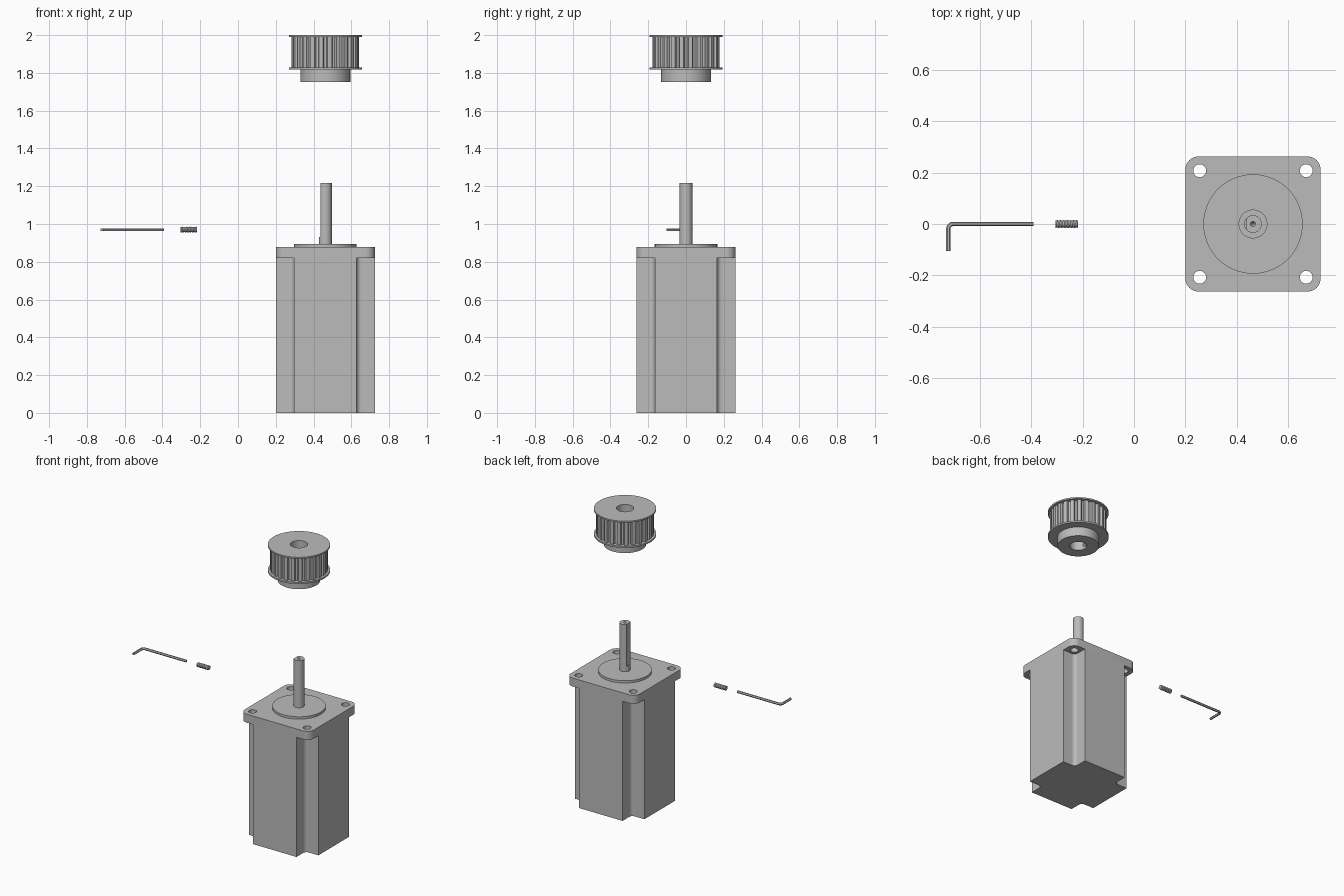
import bpy
import bmesh
from math import sin, cos, pi, tau, radians
from mathutils import Vector

if "Cube" in bpy.data.objects:
    bpy.data.objects.remove(bpy.data.objects["Cube"])

AXIS_X = 0.4625      # motor and pulley axis
TOOL_Z = 0.97        # height of the screw and hex key
HALF = 0.2625        # half width of the motor

steel = bpy.data.materials.new("light grey metal")
steel.use_nodes = True
steel.diffuse_color = (0.5, 0.5, 0.5, 1)
steel.node_tree.nodes["Principled BSDF"].inputs["Base Color"].default_value = (0.5, 0.5, 0.5, 1)


def loft(name, loops, location=(0, 0, 0), cyclic=False):
    """Skin equal-length loops; cap the ends or close the strip on itself."""
    bm = bmesh.new()
    rings = [[bm.verts.new(p) for p in loop] for loop in loops]
    n = len(rings[0])
    for k in range(len(rings) if cyclic else len(rings) - 1):
        a, b = rings[k], rings[(k + 1) % len(rings)]
        for i in range(n):
            j = (i + 1) % n
            bm.faces.new((a[i], a[j], b[j], b[i]))
    if not cyclic:
        bm.faces.new(rings[0])
        bm.faces.new(rings[-1])
    bmesh.ops.remove_doubles(bm, verts=bm.verts, dist=1e-6)
    bmesh.ops.recalc_face_normals(bm, faces=bm.faces)
    mesh = bpy.data.meshes.new(name)
    bm.to_mesh(mesh)
    bm.free()
    mesh.materials.append(steel)
    obj = bpy.data.objects.new(name, mesh)
    obj.location = location
    bpy.context.collection.objects.link(obj)
    return obj


def at(points, z):
    return [(p[0], p[1], z) for p in points]


def circle(r, n=96):
    return [(r * cos(tau * i / n), r * sin(tau * i / n)) for i in range(n)]


def prism(name, points, z0, z1):
    return loft(name, [at(points, z0), at(points, z1)], (AXIS_X, 0, 0))


def collar(name, outer, inner, z0, z1):
    loops = [at(inner, z0), at(outer, z0), at(outer, z1), at(inner, z1)]
    return loft(name, loops, (AXIS_X, 0, 0), cyclic=True)


def four_corners(quarter):
    """Repeat one corner of an outline around the axis."""
    pts = []
    for c, s in ((1, 0), (0, 1), (-1, 0), (0, -1)):
        pts += [(x * c - y * s, x * s + y * c) for x, y in quarter]
    return pts


def activate(obj):
    bpy.ops.object.select_all(action="DESELECT")
    obj.select_set(True)
    bpy.context.view_layer.objects.active = obj


def cut(obj, cutter):
    mod = obj.modifiers.new("cut", "BOOLEAN")
    mod.operation = "DIFFERENCE"
    mod.object = cutter
    activate(obj)
    bpy.ops.object.modifier_apply(modifier=mod.name)
    bpy.data.objects.remove(cutter)


parts = []

# Motor body: square bar with a filleted notch along each corner
notch, fillet = 0.165, 0.025
inner = notch + fillet
corner = [(HALF, notch)]
for i in range(9):
    a = radians(270 - 90 * i / 8)
    corner.append((inner + fillet * cos(a), inner + fillet * sin(a)))
corner.append((notch, HALF))
parts.append(prism("motor_body", four_corners(corner), 0, 0.82))

# Mounting flange with four bolt holes
rad = 0.05
corner = [(HALF - rad + rad * cos(pi / 2 * i / 10), HALF - rad + rad * sin(pi / 2 * i / 10))
          for i in range(11)]
flange = prism("mounting_flange", four_corners(corner), 0.82, 0.878)
for sx in (-1, 1):
    for sy in (-1, 1):
        hole = prism("hole_cutter", circle(0.025, 32), 0.7, 1)
        hole.location += Vector((0.207 * sx, 0.207 * sy, 0))
        cut(flange, hole)
parts.append(flange)

# Pilot boss
parts.append(prism("pilot_boss", circle(0.166), 0.87, 0.894))

# Shaft with a flat on one side and a centre drilling on top
rod = circle(0.034)
flat = [(max(x, -0.026), y) for x, y in rod]
drill = circle(0.01)
parts.append(loft("motor_shaft", [
    at(rod, 0.89), at(rod, 0.93), at(flat, 0.93), at(flat, 1.217),
    at(drill, 1.217), at(circle(0.002), 1.2)], (AXIS_X, 0, 0)))

# Pulley: hub, toothed ring and two guide flanges
TEETH, bore = 24, circle(0.054)
tip, root = 0.179, 0.165
toothed = []
for t in range(TEETH):
    for r, offset in ((tip, -0.068), (root, -0.038), (root, 0.038), (tip, 0.068)):
        a = tau * t / TEETH + offset
        toothed.append((r * cos(a), r * sin(a)))
parts.append(collar("pulley_teeth", toothed, bore, 1.828, 1.99))
parts.append(collar("pulley_lower_flange", circle(0.193), bore, 1.817, 1.828))
parts.append(collar("pulley_upper_flange", circle(0.193), bore, 1.99, 2.0))
hub = collar("pulley_hub", circle(0.132), bore, 1.753, 1.817)
screw_hole = loft("screw_hole_cutter",
                  [[(x, p, 1.785 + q) for p, q in circle(0.015, 24)] for x in (0.28, AXIS_X)])
cut(hub, screw_hole)
parts.append(hub)

# Set screw: helical thread with a hex socket facing the key
SEG, length, pitch = 24, 0.087, 0.0125
steps = 56


def thread_radius(x, a):
    phase = (x / pitch - a / tau) % 1
    return 0.0125 + 0.0035 * (1 - abs(2 * phase - 1))


def across(radius, x):
    return [(x, radius(a) * cos(a), radius(a) * sin(a))
            for a in (tau * i / SEG for i in range(SEG))]


def hexagon(a):
    return 0.0075 / cos(a % (pi / 3) - pi / 6)


loops = [across(hexagon, 0.03), across(hexagon, 0)]
for k in range(steps + 1):
    x = length * k / steps
    loops.append(across(lambda a: thread_radius(x, a), x))
parts.append(loft("set_screw", loops, (-0.305, 0, TOOL_Z)))

# Hex key: six-sided bar swept round a bend
bend, left = 0.018, -0.7215
path = [(Vector((left, -0.104, 0)), Vector((0, 1, 0)))]
for i in range(9):
    a = pi - pi / 2 * i / 8
    path.append((Vector((left + bend + bend * cos(a), -bend + bend * sin(a), 0)),
                 Vector((sin(a), -cos(a), 0))))
path.append((Vector((-0.391, 0, 0)), Vector((1, 0, 0))))
loops = []
for point, way in path:
    side = Vector((-way.y, way.x, 0))
    loops.append([point + side * (0.0085 * cos(pi / 3 * i)) + Vector((0, 0, 0.0085 * sin(pi / 3 * i)))
                  for i in range(6)])
parts.append(loft("hex_key", loops, (0, 0, TOOL_Z)))

# Smooth curved walls, crisp edges
for obj in parts:
    activate(obj)
    bpy.ops.object.shade_smooth_by_angle(angle=radians(25))
